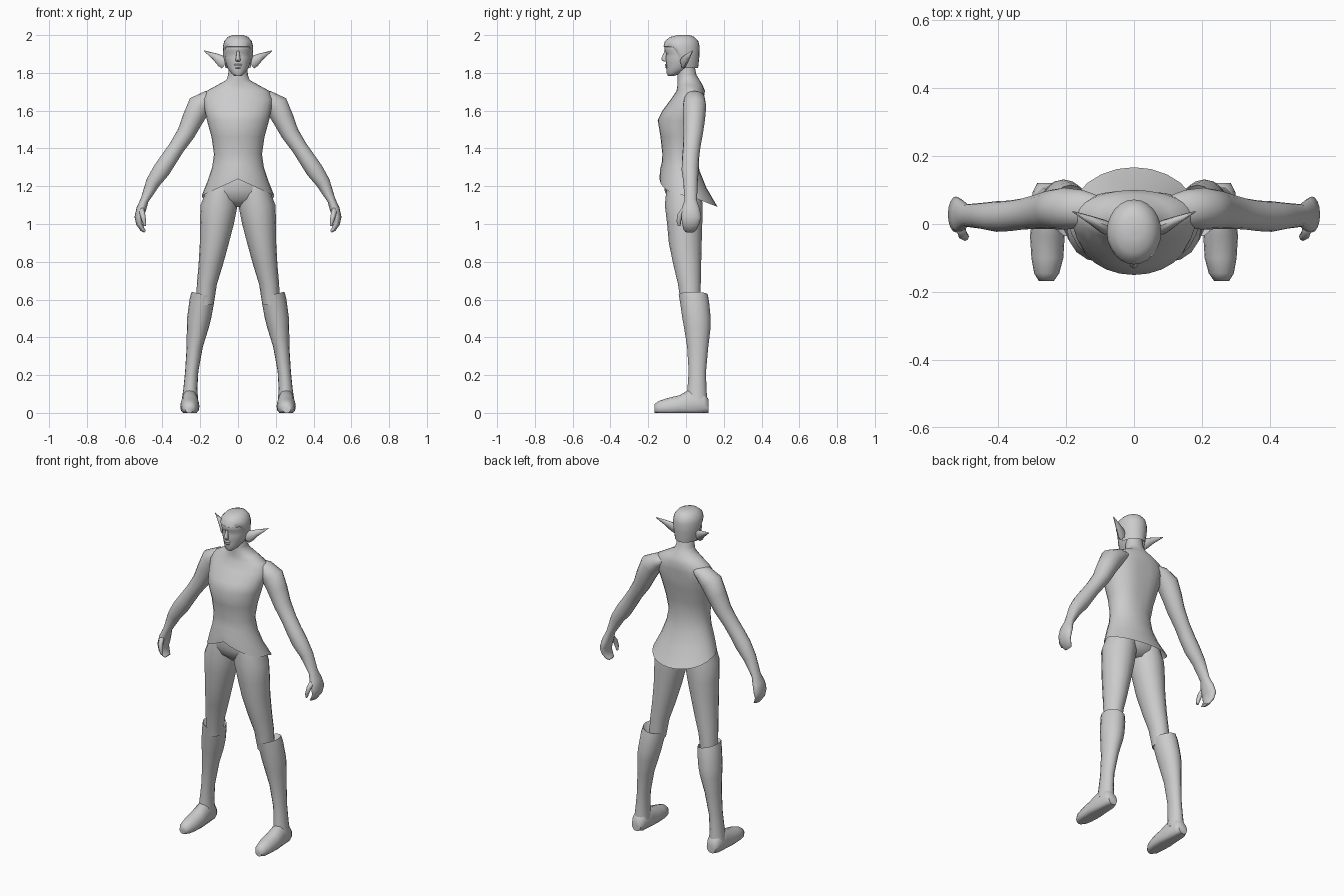
import bpy, bmesh, math
from mathutils import Vector

grey = bpy.data.materials.new("plain grey")
grey.diffuse_color = (0.6, 0.6, 0.6, 1)


def loft(name, rings, mode="flat", sides=16, warp=None, mirror=False, open_end=False):
    """Skin elliptical rings (x, y, z, half width, half depth)."""
    bm = bmesh.new()
    loops = []
    for i, (x, y, z, a, b) in enumerate(rings):
        c = Vector((x, y, z))
        u, v = Vector((1, 0, 0)), Vector((0, 1, 0))
        if mode == "path":          # rings square to the path, depth along y
            p, q = rings[max(i - 1, 0)], rings[min(i + 1, len(rings) - 1)]
            t = Vector(q[:3]) - Vector(p[:3])
            t.y = 0
            u = t.normalized().cross(v)
        elif mode == "along_y":     # upright rings
            v = Vector((0, 0, 1))
        loop = []
        for k in range(sides):
            ang = 2 * math.pi * (k + 0.0) / sides
            co, si = math.cos(ang), math.sin(ang)
            pt = c + u * (a * co) + v * (b * si)
            if warp:
                pt = warp(pt, co, si)
            loop.append(bm.verts.new(pt))
        loops.append(loop)
    for l0, l1 in zip(loops, loops[1:]):
        for k in range(sides):
            n = (k + 1) % sides
            bm.faces.new((l0[k], l0[n], l1[n], l1[k]))
    bm.faces.new(loops[0])
    if not open_end:
        bm.faces.new(loops[-1])
    bmesh.ops.recalc_face_normals(bm, faces=bm.faces)
    me = bpy.data.meshes.new(name)
    bm.to_mesh(me)
    bm.free()
    me.materials.append(grey)
    ob = bpy.data.objects.new(name, me)
    bpy.context.collection.objects.link(ob)
    for o in bpy.context.selected_objects:
        o.select_set(False)
    ob.select_set(True)
    bpy.context.view_layer.objects.active = ob
    bpy.ops.object.shade_smooth_by_angle(angle=math.radians(60))
    if mirror:
        ob.modifiers.new("mirror", "MIRROR").use_mirror_merge = False
    return ob


def body(rows):
    """Turn (z, front y, back y, half width) into centred rings."""
    return [(0, (f + b) / 2, z, w, (b - f) / 2) for z, f, b, w in rows]


# Tunic with neck: notched hem in front, long tail behind, spine groove
def drape(p, co, si):
    if p.z < 1.37:
        k = 1 - 0.4 * (1 - abs(co)) if si < 0 else 1 + 0.27 * si
        p.z = 1.37 - (1.37 - p.z) * k
    elif 1.4 < p.z < 1.69 and si > 0:
        p.y -= 0.014 * si ** 10
    return p


loft("tunic", body([
    (1.84, -0.04, 0.045, 0.05), (1.79, -0.045, 0.055, 0.052),
    (1.762, -0.045, 0.072, 0.062), (1.735, -0.045, 0.088, 0.11),
    (1.705, -0.05, 0.1, 0.165), (1.66, -0.08, 0.107, 0.185),
    (1.6, -0.125, 0.104, 0.175), (1.55, -0.15, 0.096, 0.165),
    (1.46, -0.135, 0.075, 0.14), (1.37, -0.125, 0.056, 0.127),
    (1.3, -0.128, 0.072, 0.137), (1.23, -0.138, 0.108, 0.16),
    (1.15, -0.14, 0.167, 0.192)]), sides=24, warp=drape, open_end=True)

# Hips under the tunic
loft("hips", body([
    (1.32, -0.1, 0.045, 0.11), (1.24, -0.115, 0.07, 0.14),
    (1.18, -0.115, 0.088, 0.165), (1.13, -0.095, 0.08, 0.15),
    (1.09, -0.05, 0.045, 0.08)]))

# Head and face
loft("head", body([
    (1.783, -0.095, -0.065, 0.018), (1.798, -0.103, -0.025, 0.036),
    (1.825, -0.104, 0.03, 0.055), (1.855, -0.106, 0.053, 0.066),
    (1.882, -0.108, 0.06, 0.071), (1.903, -0.103, 0.06, 0.071),
    (1.918, -0.115, 0.06, 0.073), (1.95, -0.111, 0.06, 0.07),
    (1.98, -0.08, 0.045, 0.05)]), sides=20)
loft("nose", [(0, -0.108, 1.915, 0.007, 0.006), (0, -0.115, 1.88, 0.011, 0.014),
              (0, -0.116, 1.869, 0.014, 0.015), (0, -0.108, 1.86, 0.011, 0.009)], sides=8)
loft("lips", [(0, -0.102, 1.848, 0.016, 0.006), (0, -0.105, 1.842, 0.021, 0.008),
              (0, -0.103, 1.836, 0.02, 0.005), (0, -0.104, 1.829, 0.017, 0.007),
              (0, -0.1, 1.823, 0.012, 0.005)], sides=8)


# Hair cap: high over the forehead, down to the nape
def hairline(p, co, si):
    if p.z < 1.94:
        k = min(max((si + 0.45) / 0.45, 0.05), 1)
        p.z = 1.94 - (1.94 - p.z) * k
    return p


loft("hair", body([
    (2.0, -0.045, 0.02, 0.03), (1.99, -0.085, 0.045, 0.054),
    (1.968, -0.112, 0.065, 0.073), (1.94, -0.119, 0.072, 0.08),
    (1.89, -0.115, 0.071, 0.079), (1.825, -0.108, 0.064, 0.066)]),
    sides=24, warp=hairline, open_end=True)

# Long pointed ears
loft("ear", [(0.066, -0.014, 1.846, 0.03, 0.012), (0.085, -0.01, 1.862, 0.032, 0.022),
             (0.125, 0.01, 1.888, 0.018, 0.014), (0.18, 0.036, 1.917, 0.002, 0.002)],
     "path", 8, mirror=True)

# Arms, with palm and curled fingers
loft("arm", [
    (0.11, 0.045, 1.68, 0.025, 0.04), (0.15, 0.045, 1.665, 0.045, 0.055),
    (0.205, 0.045, 1.625, 0.064, 0.062), (0.24, 0.043, 1.555, 0.056, 0.058),
    (0.275, 0.038, 1.48, 0.048, 0.052), (0.325, 0.03, 1.405, 0.042, 0.046),
    (0.365, 0.024, 1.345, 0.044, 0.045), (0.405, 0.022, 1.285, 0.046, 0.045),
    (0.45, 0.024, 1.22, 0.038, 0.038), (0.495, 0.025, 1.125, 0.022, 0.033),
    (0.512, 0.025, 1.08, 0.026, 0.048), (0.524, 0.028, 1.035, 0.024, 0.053),
    (0.522, 0.025, 1.0, 0.017, 0.045), (0.505, 0.022, 0.97, 0.012, 0.035),
    (0.492, 0.02, 0.96, 0.007, 0.025)], "path", mirror=True)
loft("thumb", [(0.512, -0.005, 1.085, 0.015, 0.016), (0.505, -0.03, 1.05, 0.014, 0.016),
               (0.497, -0.038, 1.015, 0.011, 0.012), (0.492, -0.036, 0.99, 0.006, 0.007)],
     "path", 8, mirror=True)

# Legs
loft("leg", [
    (0.085, -0.012, 1.2, 0.075, 0.09), (0.1, -0.012, 1.1, 0.098, 0.1),
    (0.112, -0.007, 1.0, 0.09, 0.093), (0.125, -0.004, 0.9, 0.077, 0.087),
    (0.145, 0.007, 0.78, 0.064, 0.073), (0.165, 0.018, 0.68, 0.053, 0.06),
    (0.175, 0.025, 0.57, 0.046, 0.052)], mirror=True)


# Boots with a rim slanting up to the outside
def rim(p, co, si):
    if p.z > 0.57:
        p.z += 0.014 * co
    return p


loft("boot", [
    (0.18, 0.033, 0.595, 0.045, 0.055), (0.186, 0.038, 0.627, 0.06, 0.077),
    (0.192, 0.045, 0.59, 0.064, 0.077), (0.206, 0.056, 0.5, 0.064, 0.075),
    (0.213, 0.06, 0.45, 0.058, 0.07), (0.229, 0.062, 0.35, 0.043, 0.056),
    (0.245, 0.06, 0.22, 0.035, 0.046), (0.252, 0.058, 0.13, 0.037, 0.05),
    (0.255, 0.058, 0.06, 0.044, 0.055)], warp=rim, mirror=True)


# Feet with flat soles
def sole(p, co, si):
    p.z = max(p.z, 0)
    return p


loft("foot", [
    (0.255, 0.12, 0.035, 0.03, 0.036), (0.255, 0.095, 0.045, 0.043, 0.06),
    (0.255, 0.02, 0.045, 0.045, 0.08), (0.255, -0.035, 0.035, 0.051, 0.058),
    (0.255, -0.1, 0.028, 0.047, 0.05), (0.257, -0.145, 0.025, 0.037, 0.038),
    (0.258, -0.168, 0.022, 0.022, 0.023)], "along_y", warp=sole, mirror=True)
